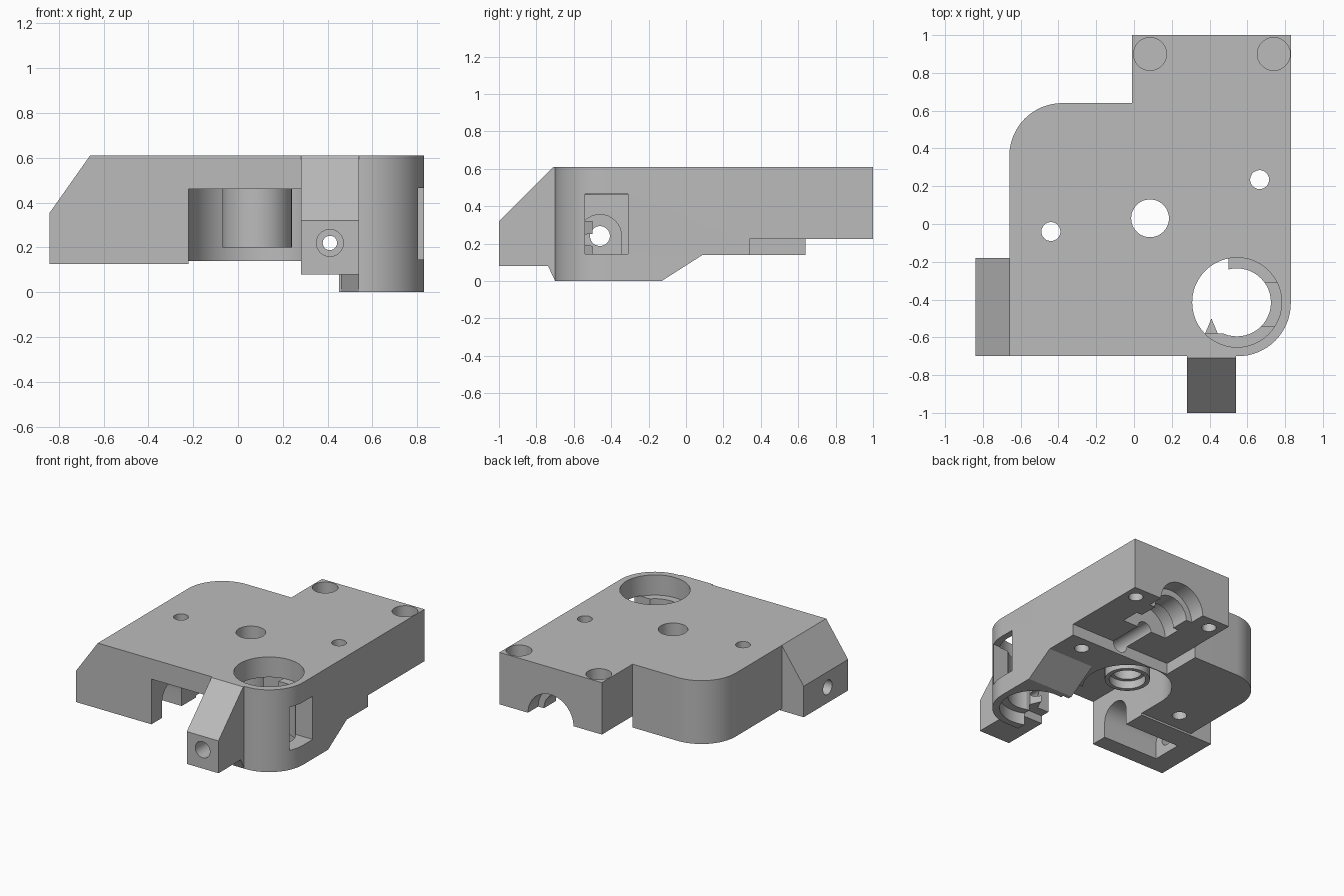
import bpy, math
from mathutils import Vector

cube = bpy.data.objects.get("Cube")
if cube:
    bpy.data.objects.remove(cube, do_unlink=True)

grey = bpy.data.materials.new("plain_grey")
grey.use_nodes = True
grey.diffuse_color = (0.5, 0.5, 0.5, 1)
grey.node_tree.nodes["Principled BSDF"].inputs["Base Color"].default_value = (0.5, 0.5, 0.5, 1)


def prism(name, pts, lo, hi, axis="z"):
    """Extrude a 2D profile along an axis; profile is (x,y), (x,z) or (y,z)."""
    place = {"z": lambda a, b, h: (a, b, h),
             "y": lambda a, b, h: (a, h, b),
             "x": lambda a, b, h: (h, a, b)}[axis]
    n = len(pts)
    verts = [place(a, b, h) for h in (lo, hi) for a, b in pts]
    faces = [list(range(n))[::-1], list(range(n, 2 * n))]
    faces += [(i, (i + 1) % n, n + (i + 1) % n, n + i) for i in range(n)]
    mesh = bpy.data.meshes.new(name)
    mesh.from_pydata(verts, [], faces)
    mesh.materials.append(grey)
    import_bm = bmesh.new()
    import_bm.from_mesh(mesh)
    bmesh.ops.recalc_face_normals(import_bm, faces=import_bm.faces)
    import_bm.to_mesh(mesh)
    import_bm.free()
    ob = bpy.data.objects.new(name, mesh)
    bpy.context.scene.collection.objects.link(ob)
    return ob


def arc(cx, cy, r, a0, a1, steps=16):
    return [(cx + r * math.cos(math.radians(a0 + (a1 - a0) * i / steps)),
             cy + r * math.sin(math.radians(a0 + (a1 - a0) * i / steps)))
            for i in range(steps + 1)]


def rod(name, a, b, r, lo, hi, axis="z"):
    return prism(name, arc(a, b, r, 0, 360, 48)[:-1], lo, hi, axis)


def box(name, x0, x1, y0, y1, z0, z1):
    return prism(name, [(x0, y0), (x1, y0), (x1, y1), (x0, y1)], z0, z1)


def combine(target, tool, operation):
    mod = target.modifiers.new("shape", "BOOLEAN")
    mod.operation, mod.solver, mod.object = operation, "EXACT", tool
    bpy.context.view_layer.objects.active = target
    bpy.ops.object.modifier_apply(modifier=mod.name)
    bpy.data.objects.remove(tool, do_unlink=True)


def add(tool):
    combine(body, tool, "UNION")


def cut(tool):
    combine(body, tool, "DIFFERENCE")


import bmesh

# Main plate with two rounded corners
front_round = arc(0.55, -0.42, 0.28, -90, 0)
body = prism("extruder_body",
             [(-0.66, -0.70)] + front_round + [(0.83, 0.34), (-0.01, 0.34), (-0.01, 0.64)]
             + arc(-0.38, 0.36, 0.28, 90, 180), 0.14, 0.61)

# Rear mounting extension
add(box("rear_extension", -0.01, 0.83, 0.25, 1.0, 0.225, 0.61))

# Chamfered side block
add(prism("side_block", [(-0.84, 0.125), (-0.22, 0.125), (-0.22, 0.61), (-0.66, 0.61), (-0.84, 0.355)],
          -0.70, -0.18, "y"))

# Deeper bearing housing with a sloped rear end
housing = prism("bearing_housing", [(0.45, -0.70)] + front_round + [(0.83, 0.09), (0.45, 0.09)], 0, 0.3)
combine(housing, prism("slope", [(-0.13, 0), (0.09, 0.14), (0.2, 0.14), (0.2, -0.1), (-0.287, -0.1)],
                       0.3, 0.9, "x"), "DIFFERENCE")
add(housing)

# Front guide block and its support wedge
add(prism("front_block", [(-1, 0.08), (-1, 0.32), (-0.71, 0.61), (-0.65, 0.61), (-0.65, 0.08)],
          0.28, 0.54, "x"))
add(prism("support_wedge", [(-0.74, 0.085), (-0.70, 0), (-0.68, 0), (-0.68, 0.1)], 0.46, 0.54, "x"))

# Gear pocket: front opening, round end and link to the bearing
pocket_top = 0.46
cut(box("front_pocket", -0.22, 0.28, -0.8, 0.03, -0.1, pocket_top))
cut(rod("round_pocket", 0.085, 0.03, 0.305, -0.1, pocket_top))
cut(box("bearing_link", 0.2, 0.5, -0.58, -0.16, -0.1, pocket_top))

# Bearing seat, bore and lower seat
cut(rod("upper_seat", 0.545, -0.415, 0.237, pocket_top, 0.7))
cut(rod("bore", 0.545, -0.415, 0.18, -0.1, 0.5))
cut(rod("lower_seat", 0.545, -0.415, 0.237, -0.1, 0.09))
cut(box("side_window", 0.66, 0.9, -0.54, -0.31, 0.145, 0.465))

# Pointed guide beside the bore
add(prism("guide_point", [(0.36, -0.62), (0.46, -0.62), (0.41, -0.5)], 0.14, 0.32))

# Hanging shaft collar with through hole
add(rod("shaft_collar", 0.085, 0.03, 0.155, 0.2, 0.5))
cut(rod("shaft_hole", 0.085, 0.03, 0.1, -0.1, 0.7))
cut(rod("collar_recess", 0.085, 0.03, 0.125, 0.1, 0.26))

# Small bolt holes
for x, y in ((-0.44, -0.04), (0.665, 0.235)):
    cut(rod("bolt_hole", x, y, 0.05, -0.1, 0.7))

# Rear counterbores with blind holes from below
for x in (0.085, 0.74):
    cut(rod("counterbore", x, 0.9, 0.087, 0.42, 0.7))
    cut(rod("blind_hole", x, 0.9, 0.05, 0.1, 0.4))

# Stepped groove under the rear extension
for r, y0, y1 in ((0.187, 0.88, 1.1), (0.14, 0.7, 0.9), (0.187, 0.6, 0.74), (0.06, 0.2, 0.65)):
    cut(rod("groove", 0.41, 0.222, r, y0, y1, "y"))

# Feed hole along the depth with a front socket
cut(rod("feed_hole", 0.41, 0.22, 0.032, -1.1, 0.5, "y"))
cut(rod("feed_socket", 0.41, 0.22, 0.06, -1.1, -0.78, "y"))

# Arched channel and cross hole in the side block
cut(prism("arched_channel", [(-0.575, 0.05), (-0.345, 0.05)] + arc(-0.46, 0.24, 0.115, 0, 180),
          -0.68, -0.15, "x"))
cut(rod("cross_hole", -0.46, 0.24, 0.053, -0.9, -0.5, "x"))

# Smooth curved walls, crisp edges
bpy.ops.object.select_all(action="DESELECT")
body.select_set(True)
bpy.context.view_layer.objects.active = body
bpy.ops.object.shade_smooth_by_angle(angle=math.radians(25))
